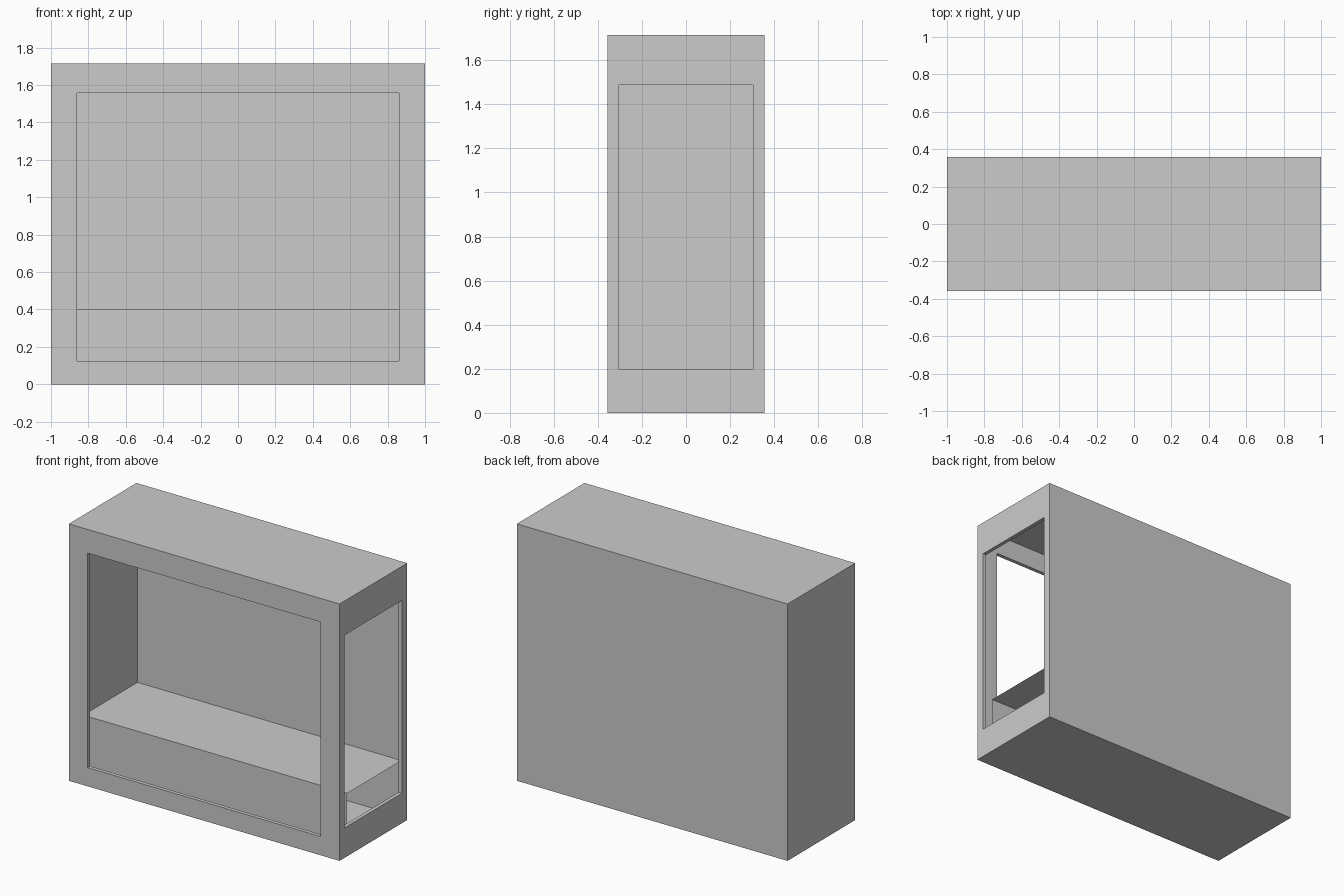
import bpy
import bmesh

if "Cube" in bpy.data.objects:
    bpy.data.objects.remove(bpy.data.objects["Cube"])

W, D, H, T = 1.0, 0.357, 1.715, 0.025   # half width, half depth, height, wall


def box(name, lo, hi):
    mesh = bpy.data.meshes.new(name)
    bm = bmesh.new()
    bmesh.ops.create_cube(bm, size=1)
    for v in bm.verts:
        v.co = [lo[i] + (v.co[i] + 0.5) * (hi[i] - lo[i]) for i in range(3)]
    bm.to_mesh(mesh)
    bm.free()
    obj = bpy.data.objects.new(name, mesh)
    bpy.context.collection.objects.link(obj)
    return obj


# Outer case, hollowed and opened at the front and right
case = box("case", (-W, -D, 0), (W, D, H))
cutters = [
    box("cavity_cutter", (-W + T, -D + T, T), (W - T, D - T, H - T)),
    box("front_window_cutter", (-0.86, -D - 0.1, 0.125), (0.86, -0.2, 1.557)),
    box("side_window_cutter", (0.8, -0.303, 0.2), (W + 0.1, 0.303, 1.487)),
]
for cutter in cutters:
    mod = case.modifiers.new(cutter.name, 'BOOLEAN')
    mod.operation = 'DIFFERENCE'
    mod.solver = 'EXACT'
    mod.object = cutter
bpy.context.view_layer.update()
result = bpy.data.meshes.new_from_object(
    case.evaluated_get(bpy.context.evaluated_depsgraph_get()))
case.modifiers.clear()
case.data = result
for cutter in cutters:
    bpy.data.objects.remove(cutter)

# Thin inner shelf with a front panel, open at its ends
profile = [(-0.24, T), (-0.24, 0.40), (D - T, 0.40)]
bm = bmesh.new()
rows = [[bm.verts.new((x, y, z)) for y, z in profile] for x in (-W + T, W - T)]
for i in range(len(profile) - 1):
    bm.faces.new((rows[0][i], rows[1][i], rows[1][i + 1], rows[0][i + 1]))
mesh = bpy.data.meshes.new("shelf")
bm.to_mesh(mesh)
bm.free()
bpy.context.collection.objects.link(bpy.data.objects.new("shelf", mesh))
